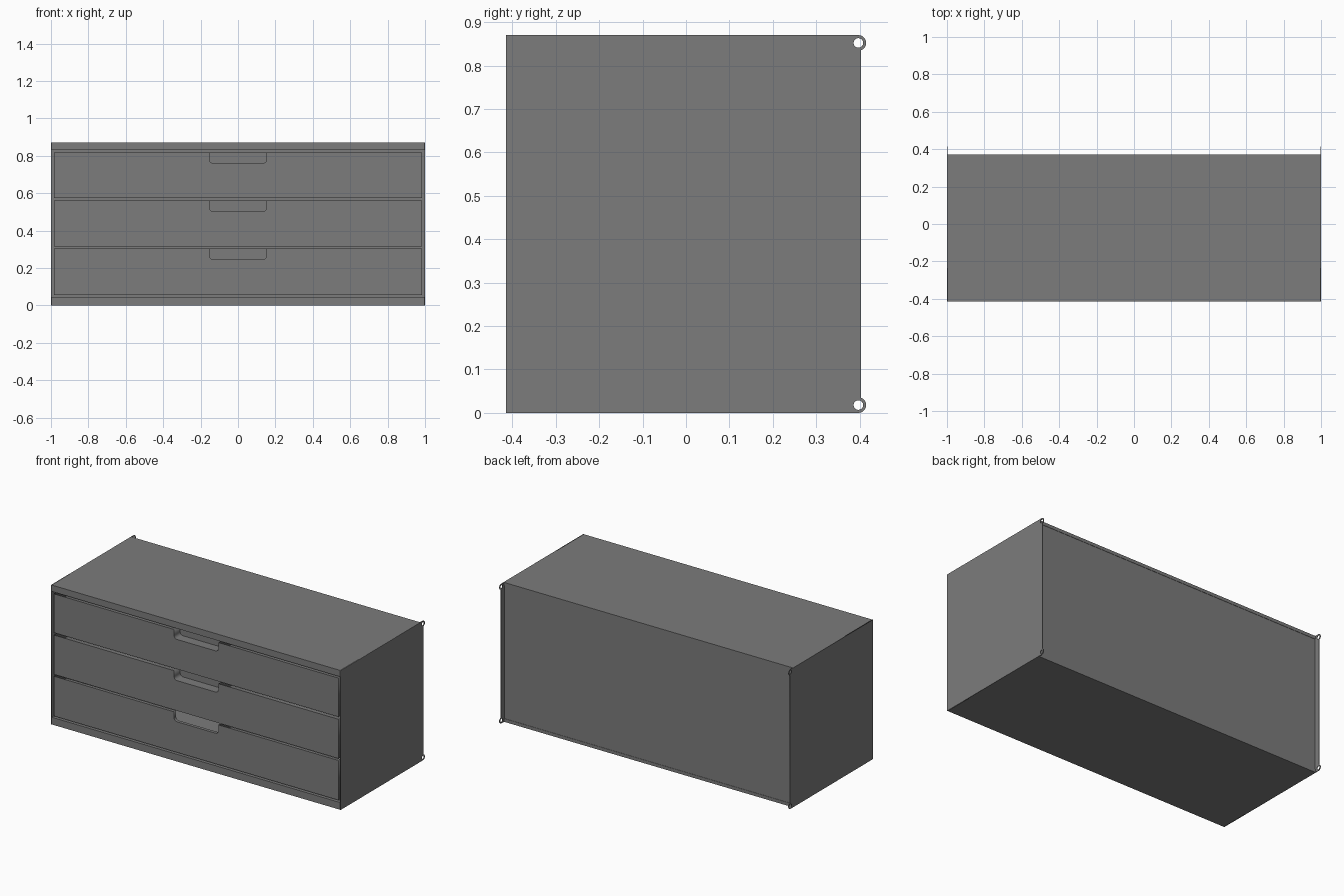
import bpy
from math import cos, sin, acos, radians
from mathutils import Matrix

cube = bpy.data.objects.get("Cube")
if cube:
    bpy.data.objects.remove(cube)

grey = bpy.data.materials.new("grey_metal")
grey.use_nodes = True
colour = (0.2, 0.2, 0.2, 1)
grey.diffuse_color = colour
grey.node_tree.nodes["Principled BSDF"].inputs["Base Color"].default_value = colour

H = 0.87          # height
FRONT, BACK = -0.415, 0.37
T = 0.004         # sheet thickness


def box(name, x, y, z):
    """Box from (min, max) ranges."""
    bpy.ops.mesh.primitive_cube_add(size=1)
    ob = bpy.context.object
    ob.name = name
    ob.data.transform(Matrix.LocRotScale(
        [(r[0] + r[1]) / 2 for r in (x, y, z)], None,
        [r[1] - r[0] for r in (x, y, z)]))
    ob.data.materials.append(grey)
    return ob


def arc(cx, cy, r, start, end, n=12):
    angles = [start + (end - start) * i / n for i in range(n + 1)]
    return [(cx + r * cos(a), cy + r * sin(a)) for a in angles]


def plate(name, outlines, thickness, matrix):
    """Flat plate with holes, from closed outlines."""
    curve = bpy.data.curves.new(name, "CURVE")
    curve.dimensions = "2D"
    curve.fill_mode = "BOTH"
    curve.extrude = thickness / 2
    for pts in outlines:
        s = curve.splines.new("POLY")
        s.points.add(len(pts) - 1)
        for p, (u, v) in zip(s.points, pts):
            p.co = (u, v, 0, 1)
        s.use_cyclic_u = True
    tmp = bpy.data.objects.new(name + "_outline", curve)
    bpy.context.collection.objects.link(tmp)
    mesh = bpy.data.meshes.new_from_object(
        tmp.evaluated_get(bpy.context.evaluated_depsgraph_get()))
    bpy.data.objects.remove(tmp)
    mesh.transform(matrix)
    mesh.materials.clear()
    mesh.materials.append(grey)
    ob = bpy.data.objects.new(name, mesh)
    bpy.context.collection.objects.link(ob)
    return ob


# Side sheets with a hinge eye at each rear corner
eye_r, eye_y, edge_y = 0.018, 0.397, 0.403
meet = acos((edge_y - eye_y) / eye_r)
low, high = eye_r, H - eye_r
side = [(FRONT, 0)] + arc(eye_y, low, eye_r, radians(-90), meet) \
    + arc(eye_y, high, eye_r, -meet, radians(90)) + [(FRONT, H)]
holes = [arc(eye_y, z, 0.011, 0, radians(345), 23) for z in (low, high)]
to_side = Matrix(((0, 0, 1, 0), (1, 0, 0, 0), (0, 1, 0, 0), (0, 0, 0, 1)))
for name, s in (("left_side", 1), ("right_side", -1)):
    plate(name, [side] + holes, T,
          Matrix.Translation((s * (1 - T / 2), 0, 0)) @ to_side)

# Carcass sheets and front rails
inner = (-1 + T, 1 - T)
box("top_sheet", inner, (FRONT, BACK), (H - T, H))
box("bottom_sheet", inner, (FRONT, BACK), (0, T))
box("back_panel", inner, (BACK - T, BACK), (T, H - T))
box("top_rail", inner, (FRONT, FRONT + 0.02), (0.83, H - T))
box("bottom_rail", inner, (FRONT, FRONT + 0.02), (T, 0.045))
for name, z in (("back_top_flange", H - 0.02), ("back_bottom_flange", 0)):
    box(name, inner, (BACK, BACK + 0.002), (z, z + 0.02))

# Drawers with a rounded grip notch in the top edge
to_front = Matrix.Rotation(radians(90), 4, "X")
W, NOTCH, DEEP, R = 0.983, 0.153, 0.057, 0.02
for name, bottom, top in (("lower", 0.055, 0.303), ("middle", 0.315, 0.56),
                          ("upper", 0.575, 0.817)):
    floor = top - DEEP
    outline = [(-W, bottom), (W, bottom), (W, top), (NOTCH, top)]
    outline += arc(NOTCH - R, floor + R, R, 0, radians(-90), 6)
    outline += arc(R - NOTCH, floor + R, R, radians(-90), radians(-180), 6)
    outline += [(-NOTCH, top), (-W, top)]
    thick = 0.02 if name == "lower" else 0.06
    y0 = FRONT + 0.003
    plate(name + "_drawer_front", [outline], thick,
          Matrix.Translation((0, y0 + thick / 2, 0)) @ to_front)
    y1 = y0 + thick
    if name != "lower":
        box(name + "_grip_back", (-W, W), (y1, y1 + T), (bottom, top))
    # Drawer tray
    end = BACK - 0.03
    box(name + "_drawer_floor", (-W, W), (y1, end), (bottom, bottom + T))
    box(name + "_drawer_back", (-W, W), (end - T, end), (bottom, top))
    for label, s in (("left", 1), ("right", -1)):
        box(f"{name}_drawer_{label}_wall", sorted((s * W, s * (W - T))),
            (y1, end), (bottom, top))
